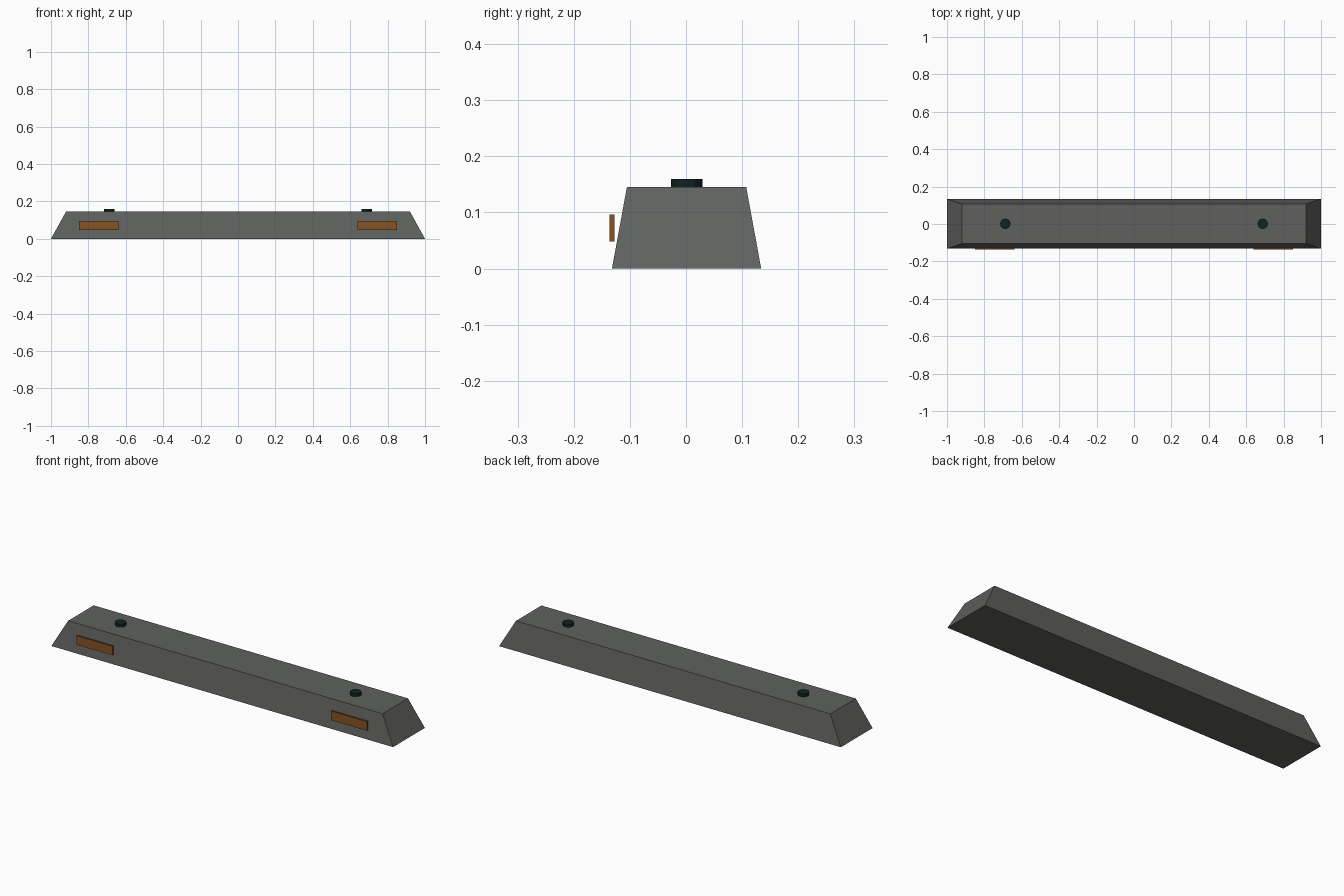
import bpy, bmesh
from mathutils import Matrix

if "Cube" in bpy.data.objects:
    bpy.data.objects.remove(bpy.data.objects["Cube"])

CY = 0.001  # body sits slightly back because of the front reflectors


def material(name, rgb):
    m = bpy.data.materials.new(name)
    m.diffuse_color = (*rgb, 1)
    m.use_nodes = True
    m.node_tree.nodes["Principled BSDF"].inputs["Base Color"].default_value = m.diffuse_color
    return m


concrete = material("concrete grey", (0.115, 0.12, 0.113))
amber = material("amber brown", (0.235, 0.087, 0.018))
dark = material("dark teal", (0.005, 0.016, 0.017))


def add_object(name, bm, mat):
    mesh = bpy.data.meshes.new(name)
    bmesh.ops.recalc_face_normals(bm, faces=bm.faces)
    bm.to_mesh(mesh)
    bm.free()
    mesh.materials.append(mat)
    ob = bpy.data.objects.new(name, mesh)
    bpy.context.collection.objects.link(ob)
    return ob


def box(name, loc, size, mat, taper=(1, 1)):
    bm = bmesh.new()
    bmesh.ops.create_cube(bm, size=1)
    for v in bm.verts:
        top = v.co.z > 0
        for i in range(2):
            v.co[i] *= size[i] * (taper[i] if top else 1)
        v.co.z *= size[2]
        for i in range(3):
            v.co[i] += loc[i]
    return add_object(name, bm, mat)


# Tapered kerb body
box("parking_kerb_body", (0, CY, 0.0725), (2, 0.266, 0.145), concrete, (0.92, 0.8))

for label, side in (("left", -1), ("right", 1)):
    # Thin reflector plate standing just off the sloping front
    box(label + "_reflector", (side * 0.745, -0.1315, 0.072), (0.21, 0.009, 0.048), amber)

    # Fixing bolt on the top
    bm = bmesh.new()
    bmesh.ops.create_cone(bm, cap_ends=True, segments=12, radius1=0.028, radius2=0.028,
                          depth=0.016, matrix=Matrix.Translation((side * 0.688, CY, 0.152)))
    add_object(label + "_bolt", bm, dark)
